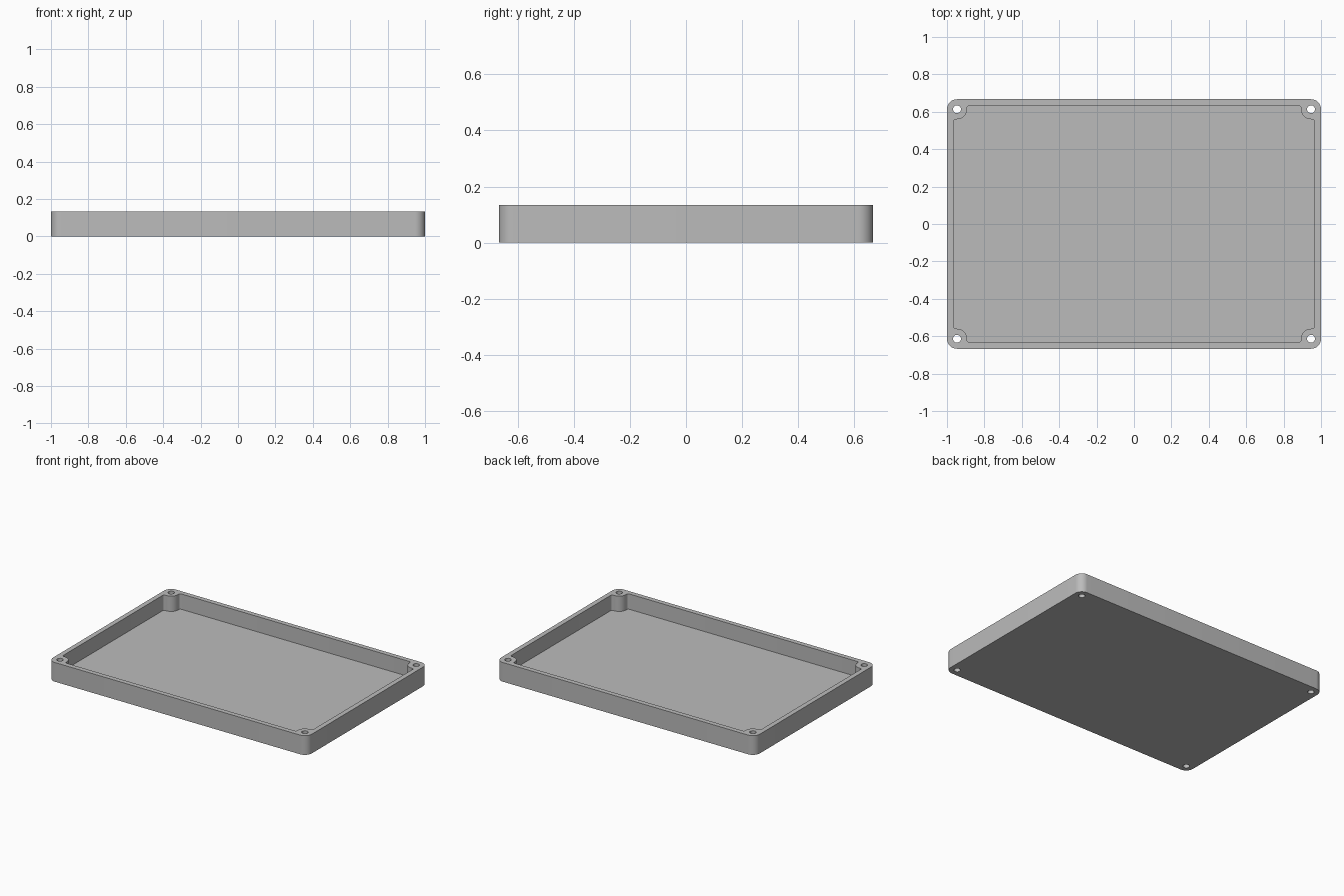
import bpy, bmesh
from math import cos, sin, radians

if "Cube" in bpy.data.objects:
    bpy.data.objects.remove(bpy.data.objects["Cube"], do_unlink=True)

HX, HY, HEIGHT, FLOOR = 1.0, 0.667, 0.134, 0.027
WALL, FILLET = 0.034, 0.013
BOSS, HOLE = 0.0535, 0.021
CX, CY = HX - BOSS, HY - BOSS          # screw hole centre
IX, IY = HX - WALL, HY - WALL          # inner wall faces


def arc(cx, cy, r, start, end, steps):
    angles = [radians(start + (end - start) * i / steps) for i in range(steps + 1)]
    return [(cx + r * cos(a), cy + r * sin(a)) for a in angles]


def four_corners(corner):
    """Mirror one corner path to all four corners, counter-clockwise."""
    path = []
    for sx, sy in ((1, 1), (-1, 1), (-1, -1), (1, -1)):
        pts = [(x * sx, y * sy) for x, y in corner]
        path += pts if sx * sy > 0 else pts[::-1]
    return path


# Rounded outside, and a cavity that curves around each screw boss
outer = four_corners(arc(CX, CY, BOSS, 0, 90, 12))
cavity = four_corners(
    arc(IX - FILLET, CY - BOSS - FILLET, FILLET, 0, 90, 6)
    + arc(CX, CY, BOSS, 270, 180, 12)
    + arc(CX - BOSS - FILLET, IY - FILLET, FILLET, 0, 90, 6))
holes = [arc(sx * CX, sy * CY, HOLE, 0, 360, 24)[:-1]
         for sx in (1, -1) for sy in (1, -1)]

bm = bmesh.new()


def wall(path, low, high):
    """Upright wall along a closed path; returns its bottom and top edges."""
    a, b = [[bm.verts.new((x, y, z)) for x, y in path] for z in (low, high)]
    n = len(path)
    for i in range(n):
        j = (i + 1) % n
        bm.faces.new((a[i], a[j], b[j], b[i]))
    return [[bm.edges.get((v[i], v[(i + 1) % n])) for i in range(n)] for v in (a, b)]


outside = wall(outer, 0, HEIGHT)
inside = wall(cavity, FLOOR, HEIGHT)
bores = [wall(h, 0, HEIGHT) for h in holes]

# Underside, rim and cavity floor
bottom_edges = outside[0] + [e for b in bores for e in b[0]]
rim_edges = outside[1] + inside[1] + [e for b in bores for e in b[1]]
for edges in (bottom_edges, rim_edges, inside[0]):
    bmesh.ops.triangle_fill(bm, edges=edges, use_beauty=True, use_dissolve=False)
bmesh.ops.recalc_face_normals(bm, faces=bm.faces[:])

mesh = bpy.data.meshes.new("enclosure_tray")
bm.to_mesh(mesh)
bm.free()
tray = bpy.data.objects.new("enclosure_tray", mesh)
bpy.context.collection.objects.link(tray)

# Plain grey plastic
grey = bpy.data.materials.new("light_grey")
grey.use_nodes = True
colour = (0.5, 0.5, 0.5, 1)
grey.diffuse_color = colour
grey.node_tree.nodes["Principled BSDF"].inputs["Base Color"].default_value = colour
mesh.materials.append(grey)

bpy.context.view_layer.objects.active = tray
tray.select_set(True)
bpy.ops.object.shade_smooth_by_angle(angle=radians(35))
